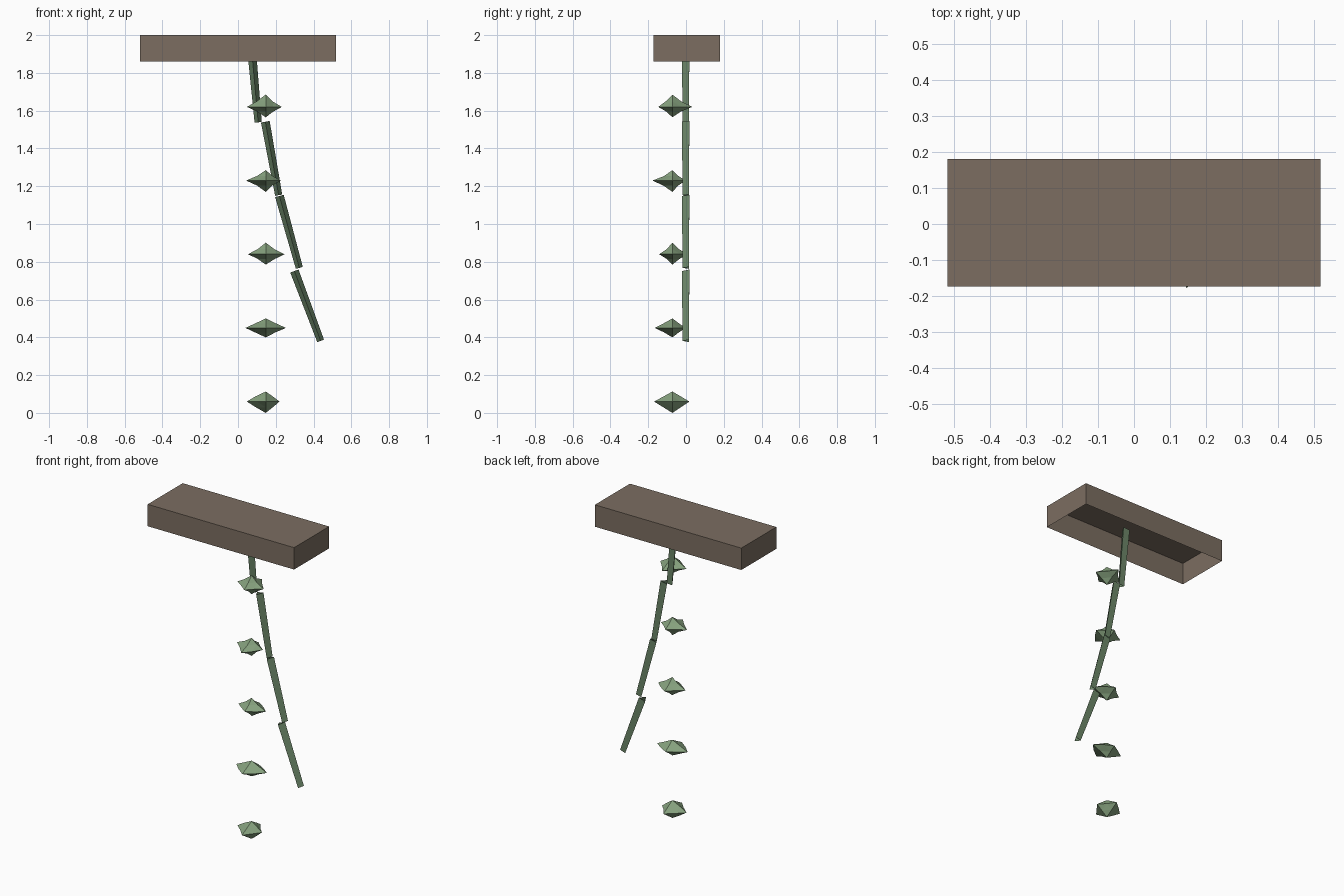
import bpy, bmesh, math, random
from mathutils import Vector, Matrix

if "Cube" in bpy.data.objects:
    bpy.data.objects.remove(bpy.data.objects["Cube"])

random.seed(4)


def material(name, rgb):
    m = bpy.data.materials.new(name)
    m.diffuse_color = (*rgb, 1)
    m.use_nodes = True
    m.node_tree.nodes["Principled BSDF"].inputs["Base Color"].default_value = m.diffuse_color
    return m


wood = material("brown", (0.20, 0.155, 0.12))
stem_green = material("stem green", (0.15, 0.24, 0.14))
leaf_green = material("leaf green", (0.24, 0.36, 0.21))


def finish(bm, name, mat):
    me = bpy.data.meshes.new(name)
    bm.to_mesh(me)
    bm.free()
    ob = bpy.data.objects.new(name, me)
    me.materials.append(mat)
    bpy.context.collection.objects.link(ob)
    return ob


# Planter shell: thin box, open underneath
bm = bmesh.new()
bmesh.ops.create_cube(bm, size=1, matrix=Matrix.Translation((0, 0.004, 1.93))
                      @ Matrix.Diagonal((1.036, 0.354, 0.14, 1)))
bm.normal_update()
bmesh.ops.delete(bm, geom=[f for f in bm.faces if f.normal.z < -0.5],
                 context='FACES_ONLY')
finish(bm, "planter_shell", wood)


# Stem: tapered three-sided open tubes, each leaning further outwards
def stem(name, x, z, tilt, length=0.395):
    bm = bmesh.new()
    m = Matrix.Translation((x, 0.0045, z)) @ Matrix.Rotation(-tilt, 4, 'Y')
    rings = []
    for r, h in ((0.022, -length / 2), (0.027, length / 2)):
        ring = []
        for i in range(3):
            a = math.radians(-90 + 120 * i)
            ring.append(bm.verts.new(m @ Vector((r * math.cos(a), r * math.sin(a), h))))
        rings.append(ring)
    lo, hi = rings
    for i in range(3):
        j = (i + 1) % 3
        bm.faces.new((lo[i], lo[j], hi[j], hi[i]))
    finish(bm, name, stem_green)


for i, (x, z) in enumerate(((0.089, 1.735), (0.180, 1.347), (0.272, 0.958), (0.368, 0.566))):
    stem(f"stem_{i + 1}", x, z, 0.09 * (i + 1))


# Leaf clump: octahedron with uneven arms, each face split in four
def leaf(name, z, xn, xp, yn, yp, zb, zt, pinch):
    bm = bmesh.new()
    c = Vector((0.147, -0.072, z))
    rim = [Vector((xp, 0, 0)), Vector((0, yp, 0)), Vector((-xn, 0, 0)), Vector((0, -yn, 0))]
    tips = [Vector((0, 0, zt)), Vector((0, 0, -zb))]

    def add(v):
        return bm.verts.new(c + v)

    rv = [add(v) for v in rim]
    diag = [add((rim[i] + rim[(i + 1) % 4]) / 2 * random.uniform(0.9, 1.1)) for i in range(4)]
    for k, tip in enumerate(tips):
        tv = add(tip)
        mid = [add((v + tip) / 2 * pinch * random.uniform(0.96, 1.04)) for v in rim]
        for i in range(4):
            j = (i + 1) % 4
            for f in ((tv, mid[i], mid[j]), (mid[i], rv[i], diag[i]),
                      (mid[j], diag[i], rv[j]), (mid[i], diag[i], mid[j])):
                bm.faces.new(f if k == 0 else f[::-1])
    bmesh.ops.recalc_face_normals(bm, faces=bm.faces)
    finish(bm, name, leaf_green)


leaves = (
    (1.62, 0.100, 0.085, 0.075, 0.105, 0.055, 0.065, 0.90),
    (1.23, 0.104, 0.080, 0.106, 0.070, 0.060, 0.055, 0.87),
    (0.84, 0.094, 0.100, 0.070, 0.080, 0.055, 0.061, 0.90),
    (0.45, 0.108, 0.107, 0.094, 0.070, 0.050, 0.050, 0.98),
    (0.06, 0.100, 0.073, 0.097, 0.090, 0.060, 0.053, 1.02),
)
for i, data in enumerate(leaves):
    leaf(f"leaf_clump_{i + 1}", *data)
